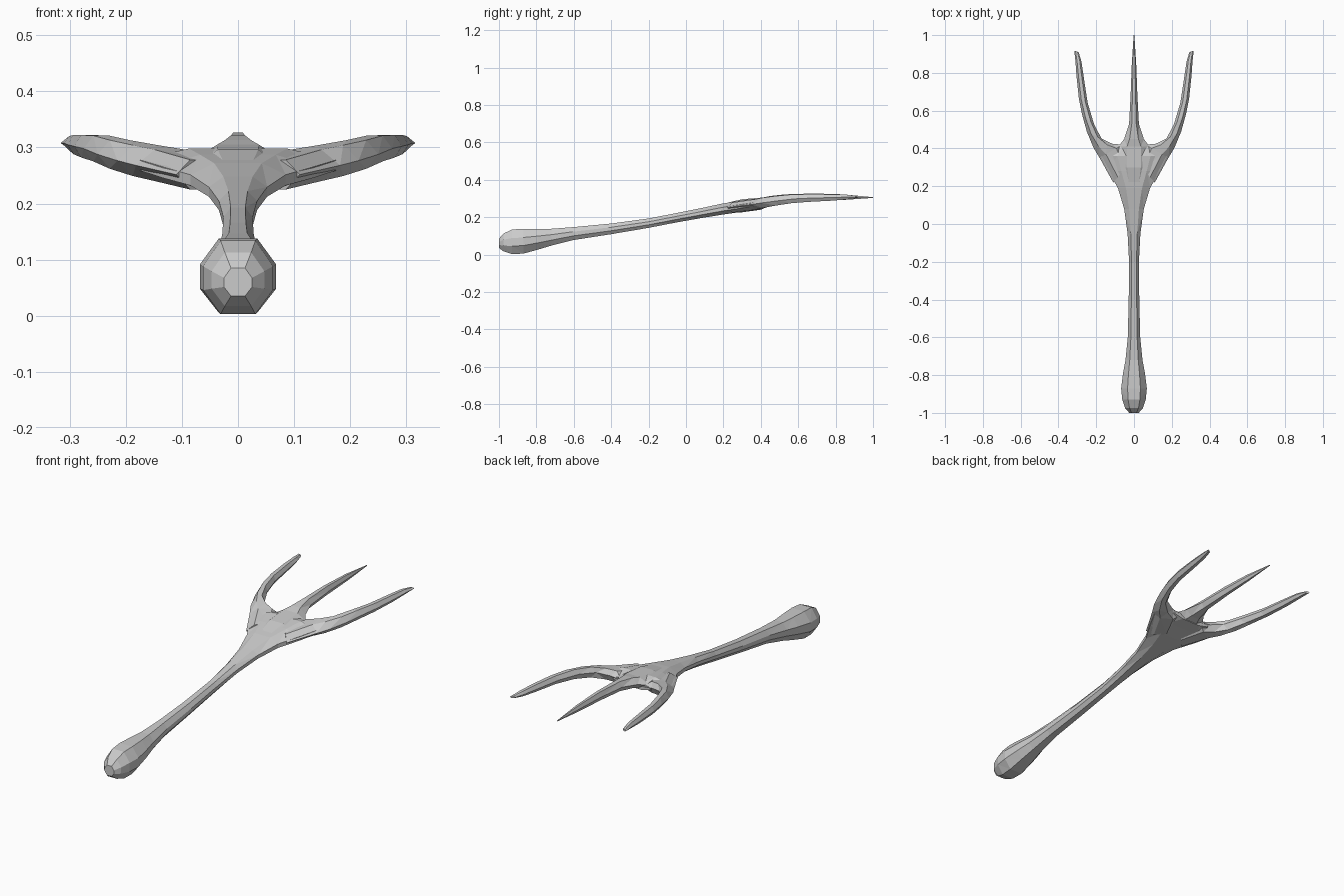
import bpy, bmesh

if "Cube" in bpy.data.objects:
    bpy.data.objects.remove(bpy.data.objects["Cube"])

# Unit cross-sections: (across, up)
OCT = [(1, -.35), (1, .3), (.5, 1), (-.5, 1), (-1, .3), (-1, -.35), (-.5, -1), (.5, -1)]
HEX = [(1, 0), (.45, 1), (-.45, 1), (-1, 0), (-.45, -1), (.45, -1)]


def loft(name, sections, profile, sx=1):
    """Sections: inner x, inner y, outer x, outer y, bottom z, top z."""
    bm = bmesh.new()
    rings = []
    for ax, ay, bx, by, z0, z1 in sections:
        ring = []
        for u, v in profile:
            t = (u + 1) / 2
            ring.append(bm.verts.new((sx * (ax + (bx - ax) * t), ay + (by - ay) * t,
                                      (z0 + z1) / 2 + v * (z1 - z0) / 2)))
        rings.append(ring)
    n = len(profile)
    for a, b in zip(rings, rings[1:]):
        for i in range(n):
            j = (i + 1) % n
            bm.faces.new((a[i], a[j], b[j], b[i]))
    bm.faces.new(rings[0])
    bm.faces.new(rings[-1])
    bmesh.ops.triangulate(bm, faces=bm.faces[:])
    bmesh.ops.recalc_face_normals(bm, faces=bm.faces[:])
    me = bpy.data.meshes.new(name)
    bm.to_mesh(me)
    bm.free()
    ob = bpy.data.objects.new(name, me)
    bpy.context.collection.objects.link(ob)
    return ob


def straight(rows):
    return [(-w, y, w, y, z0, z1) for y, w, z0, z1 in rows]


# Handle with rounded knob, flaring into the flat palm
handle = loft("fork", straight([
    (-1.0, .025, .035, .085), (-.975, .047, .017, .113), (-.93, .062, .003, .134),
    (-.87, .068, .005, .138), (-.79, .058, .027, .138), (-.72, .045, .048, .138),
    (-.6, .033, .078, .147), (-.4, .028, .109, .166), (-.2, .026, .143, .193),
    (-.05, .034, .172, .222), (.08, .052, .195, .248), (.19, .085, .213, .272),
    (.28, .135, .226, .287), (.36, .175, .240, .298), (.42, .10, .25, .285)]), OCT)

# Straight middle tine
middle = loft("middle_tine", straight([
    (.1, .03, .205, .248), (.3, .08, .235, .296), (.41, .082, .25, .305),
    (.45, .052, .262, .313), (.53, .026, .275, .322), (.68, .018, .285, .327),
    (.84, .012, .292, .322), (1.0, .002, .303, .307)]), HEX)

# Curved side tines, mirrored left and right
side = [
    (.02, .32, .11, .22, .225, .278), (.06, .42, .182, .35, .24, .296),
    (.115, .425, .215, .405, .249, .304), (.172, .452, .25, .49, .262, .313),
    (.212, .53, .275, .58, .275, .321), (.245, .64, .292, .665, .282, .322),
    (.265, .77, .304, .78, .288, .322), (.278, .86, .31, .86, .295, .32),
    (.293, .91, .316, .918, .303, .313)]
tines = [middle] + [loft("side_tine", side, HEX, s) for s in (1, -1)]

# Fuse everything into one flat-faceted piece
for t in tines:
    mod = handle.modifiers.new("fuse", 'BOOLEAN')
    mod.operation = 'UNION'
    mod.solver = 'EXACT'
    mod.object = t
bpy.context.view_layer.update()
dg = bpy.context.evaluated_depsgraph_get()
fused = bpy.data.meshes.new_from_object(handle.evaluated_get(dg))
handle.modifiers.clear()
handle.data = fused
for t in tines:
    bpy.data.objects.remove(t)
